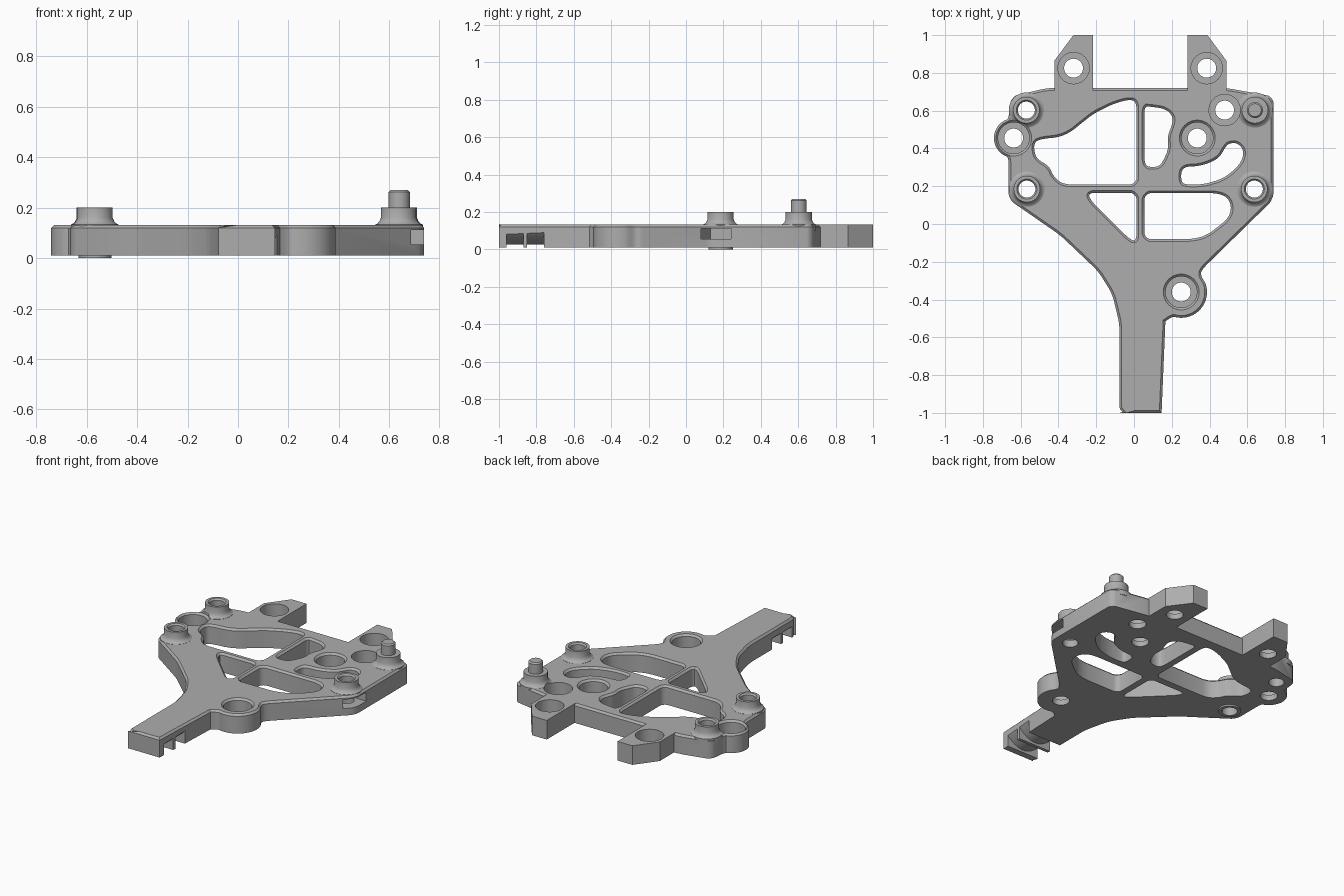
import bpy, bmesh
from math import cos, sin, pi, radians
from mathutils import Vector

cube = bpy.data.objects.get("Cube")
if cube:
    bpy.data.objects.remove(cube, do_unlink=True)

BOTTOM, TOP, CHAMFER = 0.01, 0.132, 0.012

grey = bpy.data.materials.new("moulded grey")
grey.use_nodes = True
grey.diffuse_color = (0.42, 0.42, 0.42, 1)
grey.node_tree.nodes["Principled BSDF"].inputs["Base Color"].default_value = grey.diffuse_color


def arc(x, y, r, start=0, end=360, n=40):
    """Points on an arc; a full turn leaves out the repeated end point."""
    last = n if end - start == 360 else n - 1
    angles = [radians(start + (end - start) * i / last) for i in range(n)]
    return [(x + r * cos(a), y + r * sin(a)) for a in angles]


def rounded(points, cut=0.022, passes=2):
    """Cut the corners of a closed outline."""
    points = [Vector(p) for p in points]
    for _ in range(passes):
        result = []
        for a, b in zip(points, points[1:] + points[:1]):
            edge = b - a
            step = edge.normalized() * min(cut, edge.length / 4)
            result += [a + step, b - step]
        points, cut = result, cut / 3
    return points


def offset(points, distance):
    """Grow a closed outline by a distance, or shrink it if negative."""
    points = [Vector(p) for p in points]
    area = sum(a.x * b.y - b.x * a.y for a, b in zip(points, points[1:] + points[:1]))
    side = distance if area > 0 else -distance
    result = []
    for i, p in enumerate(points):
        before = (p - points[i - 1]).normalized()
        after = (points[(i + 1) % len(points)] - p).normalized()
        n1, n2 = Vector((before.y, -before.x)), Vector((after.y, -after.x))
        result.append(p + (n1 + n2) * side / (1 + n1.dot(n2)))
    return result


def loft(name, rings):
    """Closed solid through rings of 3D points."""
    bm = bmesh.new()
    rows = [[bm.verts.new(p) for p in ring] for ring in rings]
    for low, high in zip(rows, rows[1:]):
        for i in range(len(low)):
            j = (i + 1) % len(low)
            bm.faces.new((low[i], low[j], high[j], high[i]))
    bm.faces.new(rows[0])
    bm.faces.new(rows[-1])
    bmesh.ops.recalc_face_normals(bm, faces=bm.faces)
    mesh = bpy.data.meshes.new(name)
    bm.to_mesh(mesh)
    bm.free()
    mesh.materials.append(grey)
    obj = bpy.data.objects.new(name, mesh)
    bpy.context.collection.objects.link(obj)
    return obj


def level(points, z):
    return [(p[0], p[1], z) for p in points]


def prism(name, points, z0, z1):
    return loft(name, [level(points, z0), level(points, z1)])


def lathe(name, x, y, profile):
    return loft(name, [level(arc(x, y, r), z) for r, z in profile])


def window(name, points):
    """Through cutter with a chamfered rim."""
    wide = offset(points, CHAMFER)
    return loft(name, [level(points, -0.1), level(points, TOP - CHAMFER),
                       level(wide, TOP), level(wide, TOP + 0.03)])


adds, cuts = [], []

# Plate with neck, round lobes and chamfered upper rim
outline = [(-0.077, -1), (0.146, -1), (0.146, -0.53)]
outline += arc(0.25, -0.36, 0.137, -110, 20, 14)
outline += [(0.352, -0.27), (0.36, -0.24), (0.738, 0.13), (0.738, 0.675),
            (0.49, 0.72), (-0.46, 0.72), (-0.65, 0.675)]
outline += arc(-0.637, 0.455, 0.105, 105, 255, 14)
outline += [(-0.664, 0.13), (-0.39, -0.06), (-0.19, -0.25), (-0.115, -0.37), (-0.077, -0.53)]
sharp = outline[:2]
outline = sharp + rounded(outline)[8:]
plate = loft("mounting_plate", [level(outline, BOTTOM), level(outline, TOP - CHAMFER),
                                level(offset(outline, -CHAMFER), TOP)])

# Pair of prongs at the back, mirrored about their own centre line
for side in (-1, 1):
    shape = [(0.455, 0.66), (0.455, 0.865), (0.355, 1), (0.25, 1), (0.25, 0.66)]
    adds.append(prism("prong", [(0.034 + side * x, y) for x, y in shape], BOTTOM, TOP))

# Posts with flared feet, one carrying a locating pin
POSTS = [(-0.57, 0.603), (-0.567, 0.185), (0.637, 0.185), (0.64, 0.603)]
FOOT = [(0.093, 0.1), (0.093, 0.133), (0.083, 0.138), (0.076, 0.146), (0.07, 0.16), (0.07, 0.2)]
PIN = [(0.042, 0.2), (0.042, 0.262), (0.034, 0.27)]
for x, y in POSTS:
    has_pin = (x, y) == POSTS[-1]
    adds.append(lathe("post", x, y, FOOT + (PIN if has_pin else [])))
    if not has_pin:
        cuts.append(lathe("post_hole", x, y, [(0.045, -0.1), (0.045, 0.19), (0.053, 0.2), (0.053, 0.3)]))

# Raised ring under one post
adds.append(lathe("lower_ring", *POSTS[1], [(0.065, 0), (0.065, 0.05)]))

# Counterbored screw holes, some with a chamfered rim
for x, y, rim in [(-0.32, 0.825, 0), (0.385, 0.825, 0), (0.48, 0.603, 0),
                  (0.335, 0.455, CHAMFER), (-0.637, 0.455, CHAMFER), (0.25, -0.36, CHAMFER)]:
    profile = [(0.05, -0.1), (0.05, 0.045), (0.083, 0.045), (0.083, TOP - CHAMFER),
               (0.083 + rim, TOP), (0.083 + rim, TOP + 0.02)]
    cuts.append(lathe("screw_hole", x, y, profile))

# Lightening windows
WINDOWS = {
    "large_window": [
        (0.013, 0.645), (-0.02, 0.66), (-0.10, 0.64), (-0.21, 0.587), (-0.29, 0.524),
        (-0.335, 0.487), (-0.395, 0.46), (-0.49, 0.45), (-0.525, 0.435), (-0.53, 0.395),
        (-0.515, 0.345), (-0.45, 0.307), (-0.425, 0.25), (-0.375, 0.21), (0.013, 0.21)],
    "narrow_window": [
        (0.055, 0.622), (0.085, 0.622), (0.172, 0.608), (0.208, 0.565), (0.2, 0.52),
        (0.177, 0.465), (0.183, 0.4), (0.16, 0.345), (0.135, 0.305), (0.08, 0.3), (0.055, 0.32)],
    "curved_window": [
        (0.25, 0.285), (0.28, 0.305), (0.335, 0.305), (0.405, 0.325), (0.455, 0.355),
        (0.485, 0.41), (0.505, 0.427), (0.545, 0.43), (0.58, 0.395), (0.575, 0.34),
        (0.535, 0.29), (0.47, 0.24), (0.37, 0.21), (0.28, 0.208), (0.25, 0.22)],
    "triangle_window": [(-0.245, 0.165), (0.013, 0.165), (0.013, -0.09), (-0.02, -0.083), (-0.225, 0.12)],
    "wide_window": [
        (0.055, 0.163), (0.445, 0.163), (0.5, 0.138), (0.517, 0.08), (0.495, 0.025),
        (0.385, -0.06), (0.31, -0.08), (0.055, -0.08)],
}
for name, points in WINDOWS.items():
    cuts.append(window(name, rounded(points)))

# Nut slot in the left edge
slot = [(0.55, 0.24), (0.85, 0.24), (0.85, 0.08), (0.64, 0.08), (0.55, 0.13)]
cuts.append(prism("nut_slot", slot, 0.055, 0.112))

# Two bowed strap channels under the neck
bow = [(i / 8, 0.025 + 0.055 * (i / 8) ** 2) for i in range(-9, 10)]
bow += [(bow[-1][0], -0.1), (bow[0][0], -0.1)]
for y in (-0.915, -0.805):
    cuts.append(loft("strap_channel", [[(0.035 + 0.112 * u, y + d, z) for u, z in bow]
                                       for d in (-0.045, 0.045)]))

# Combine everything into one solid
for operation, parts in (("UNION", adds), ("DIFFERENCE", cuts)):
    for part in parts:
        modifier = plate.modifiers.new(part.name, "BOOLEAN")
        modifier.operation = operation
        modifier.solver = "EXACT"
        modifier.object = part
        part.hide_render = True
graph = bpy.context.evaluated_depsgraph_get()
solid = bpy.data.meshes.new_from_object(plate.evaluated_get(graph))
plate.modifiers.clear()
plate.data = solid
solid.materials.clear()
solid.materials.append(grey)
for polygon in solid.polygons:
    polygon.material_index = 0
for part in adds + cuts:
    bpy.data.objects.remove(part, do_unlink=True)

# Smooth round walls, keep edges sharp
bpy.ops.object.select_all(action="DESELECT")
plate.select_set(True)
bpy.context.view_layer.objects.active = plate
bpy.ops.object.shade_smooth_by_angle(angle=radians(30))
